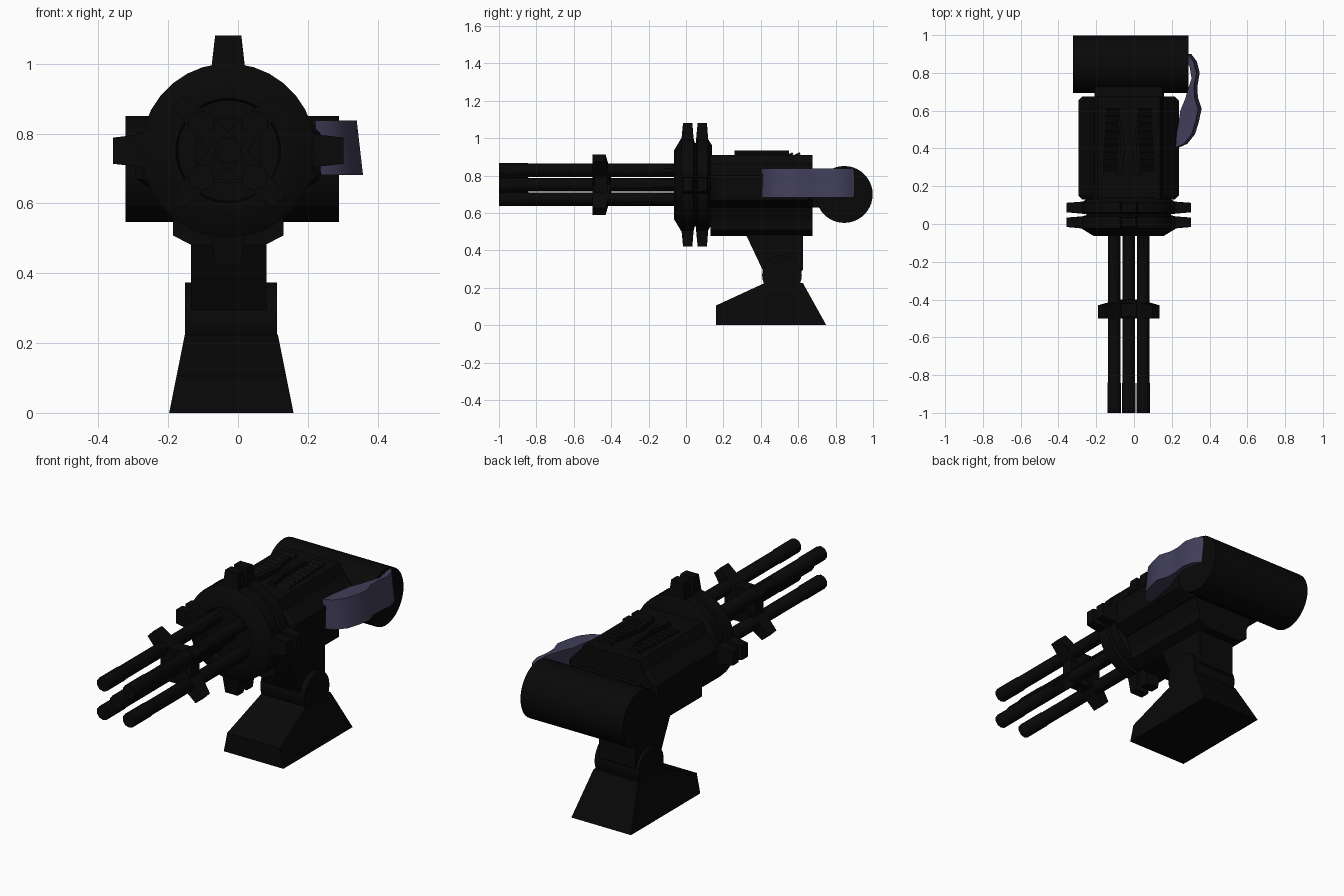
import bpy, bmesh, math
from mathutils import Matrix, Vector

if "Cube" in bpy.data.objects:
    bpy.data.objects.remove(bpy.data.objects["Cube"])

CX, CZ = -0.028, 0.751   # gun axis


def material(name, col):
    m = bpy.data.materials.new(name)
    m.diffuse_color = (*col, 1)
    m.use_nodes = True
    m.node_tree.nodes["Principled BSDF"].inputs["Base Color"].default_value = m.diffuse_color
    return m


DARK = material("dark_metal", (0.0025, 0.0025, 0.0025))
BELT = material("belt_cloth", (0.052, 0.048, 0.1))


def loft(name, rings, mat=DARK, smooth=False, caps=True):
    """Skin a list of equal-length point rings."""
    bm = bmesh.new()
    rows = [[bm.verts.new(p) for p in r] for r in rings]
    n = len(rows[0])
    for a, b in zip(rows, rows[1:]):
        for i in range(n):
            bm.faces.new((a[i], a[(i + 1) % n], b[(i + 1) % n], b[i]))
    if caps:
        bm.faces.new(rows[0])
        bm.faces.new(rows[-1])
    bmesh.ops.recalc_face_normals(bm, faces=bm.faces)
    me = bpy.data.meshes.new(name)
    bm.to_mesh(me)
    bm.free()
    me.materials.append(mat)
    ob = bpy.data.objects.new(name, me)
    bpy.context.collection.objects.link(ob)
    if smooth:
        bpy.ops.object.select_all(action='DESELECT')
        bpy.context.view_layer.objects.active = ob
        ob.select_set(True)
        bpy.ops.object.shade_smooth_by_angle(angle=math.radians(35))
    return ob


def lathe_y(name, prof, x, z, seg, smooth=True):
    """Turn (radius, y) pairs about an axis parallel to y."""
    ang = [2 * math.pi * (i + 0.5) / seg for i in range(seg)]
    return loft(name, [[(x + r * math.cos(a), y, z + r * math.sin(a)) for a in ang]
                       for r, y in prof], smooth=smooth)


def lathe_x(name, prof, y, z, seg):
    """Turn (radius, x) pairs about an axis parallel to x."""
    ang = [2 * math.pi * i / seg for i in range(seg)]
    return loft(name, [[(x, y + r * math.cos(a), z + r * math.sin(a)) for a in ang]
                       for r, x in prof], smooth=True)


def mirrored(half, y, cx=CX):
    """Symmetric x-z section at depth y from right-hand (x, z) points."""
    return ([(cx + x, y, z) for x, z in half] +
            [(cx - x, y, z) for x, z in reversed(half)])


def box(name, lo, hi, rot=None):
    ring = [(lo[0], lo[1]), (hi[0], lo[1]), (hi[0], hi[1]), (lo[0], hi[1])]
    c = (Vector(lo) + Vector(hi)) / 2
    rings = [[Vector((x, y, z)) for x, y in ring] for z in (lo[2], hi[2])]
    if rot:
        rings = [[c + rot @ (p - c) for p in r] for r in rings]
    return loft(name, rings)


def radial_block(name, angle, r0, r1, w0, w1, base_y, tip_y):
    """Tapered block pointing outward from the gun axis."""
    u = Vector((math.cos(angle), 0, math.sin(angle)))
    v = Vector((-math.sin(angle), 0, math.cos(angle)))
    o = Vector((CX, 0, CZ))
    rings = []
    for r, w, (ya, yb) in ((r0, w0, base_y), (r1, w1, tip_y)):
        rings.append([o + u * r + v * s * w / 2 + Vector((0, y, 0))
                      for s, y in ((-1, ya), (1, ya), (1, yb), (-1, yb))])
    return loft(name, rings)


# Barrels: four corners and one in the middle, with muzzle sleeves
for i, (dx, dz) in enumerate([(-1, -1), (1, -1), (-1, 1), (1, 1), (0, 0)]):
    lathe_y(f"barrel_{i}", [(0.038, -1.0), (0.038, -0.845), (0.0355, -0.84), (0.0355, 0.0)],
            CX + dx * 0.077, CZ + dz * 0.077, 10)

# Barrel clamp: hub with four diagonal fins
lathe_y("clamp_hub", [(0.1, -0.49), (0.1, -0.42)], CX, CZ, 8, smooth=False)
for i in range(4):
    radial_block(f"clamp_fin_{i}", math.pi / 4 + i * math.pi / 2, 0.04, 0.203,
                 0.08, 0.052, (-0.5, -0.4), (-0.5, -0.43))

# Front collar: turned ring pair with recessed face
lathe_y("front_collar", [(0.145, -0.03), (0.15, -0.064), (0.185, -0.064), (0.25, -0.025),
                         (0.25, 0.04), (0.225, 0.047), (0.225, 0.055), (0.25, 0.062),
                         (0.25, 0.115), (0.21, 0.14)], CX, CZ, 32)
for i in range(4):
    for j, y in enumerate((0.008, 0.086)):
        radial_block(f"collar_tab_{i}_{j}", i * math.pi / 2, 0.2, 0.33, 0.105, 0.075,
                     (y - 0.036, y + 0.036), (y - 0.024, y + 0.026))

# Receiver: chamfered upper body, lower tray and lid
upper = [(0.2, 0.63), (0.265, 0.67), (0.265, 0.8), (0.2, 0.865)]
small = [(0.19, 0.63), (0.245, 0.67), (0.245, 0.8), (0.19, 0.86)]
loft("receiver", [mirrored(small, 0.13), mirrored(upper, 0.15),
                  mirrored(upper, 0.655), mirrored(small, 0.675)])
tray = [(0.1, 0.478), (0.158, 0.508), (0.158, 0.56), (0.19, 0.64)]
loft("receiver_tray", [mirrored(tray, 0.13), mirrored(tray, 0.675)])
lid = [(0.19, 0.86), (0.165, 0.91)]
loft("receiver_lid", [mirrored(lid, 0.13), mirrored(lid, 0.675)])
box("rear_neck", (CX - 0.18, 0.66, 0.63), (CX + 0.18, 0.735, 0.79))

# Lid vents: mirrored slat rows either side of a waisted spine
tilt = Matrix.Rotation(math.radians(28), 3, 'X')
for s, side in ((-1, "left"), (1, "right")):
    for k in range(9):
        x, y = CX + s * (0.1 - 0.002 * k), 0.29 + k * 0.038
        box(f"vent_slat_{side}_{k}", (x - 0.036, y - 0.018, 0.905),
            (x + 0.036, y + 0.018, 0.917), tilt)
    loft(f"vent_rail_{side}", [[(CX + s * x, y, z) for x, y in
                                ((0.065, 0.26), (0.04, 0.4), (0.06, 0.55), (0.045, 0.55),
                                 (0.018, 0.4), (0.035, 0.26))] for z in (0.9, 0.935)])

# Ammunition drum across the rear
lathe_x("ammo_drum", [(0.152, -0.322), (0.152, 0.289)], 0.846, 0.699, 40)

# Ammunition belt: wavy ribbon from drum to receiver
outer = [(0.23, 0.405), (0.275, 0.425), (0.315, 0.475), (0.335, 0.54), (0.35, 0.61),
         (0.33, 0.67), (0.328, 0.73), (0.34, 0.80), (0.325, 0.86), (0.295, 0.9)]
inner = [(0.28, 0.89), (0.305, 0.83), (0.315, 0.77), (0.295, 0.71), (0.28, 0.66),
         (0.255, 0.60), (0.245, 0.53), (0.235, 0.48)]
loft("ammo_belt", [[(x + dx, y, z) for x, y in outer + inner]
                   for dx, z in ((0.008, 0.682), (-0.01, 0.838))], BELT, smooth=True)

# Stand: leg, pivot and wedge foot
leg = [(0.32, 0.485), (0.625, 0.485), (0.625, 0.295), (0.56, 0.25), (0.46, 0.25), (0.41, 0.295)]
loft("stand_leg", [[(x, y, z) for y, z in leg] for x in (CX - 0.107, CX + 0.11)])
lathe_x("stand_pivot", [(0.106, -0.152), (0.106, 0.112)], 0.513, 0.267, 32)
foot = [(0.16, 0.0), (0.16, 0.105), (0.42, 0.225), (0.625, 0.225), (0.75, 0.0)]
loft("stand_foot", [[(-0.019 + s * (0.178 - 0.2 * z), y, z) for y, z in foot] for s in (-1, 1)])
